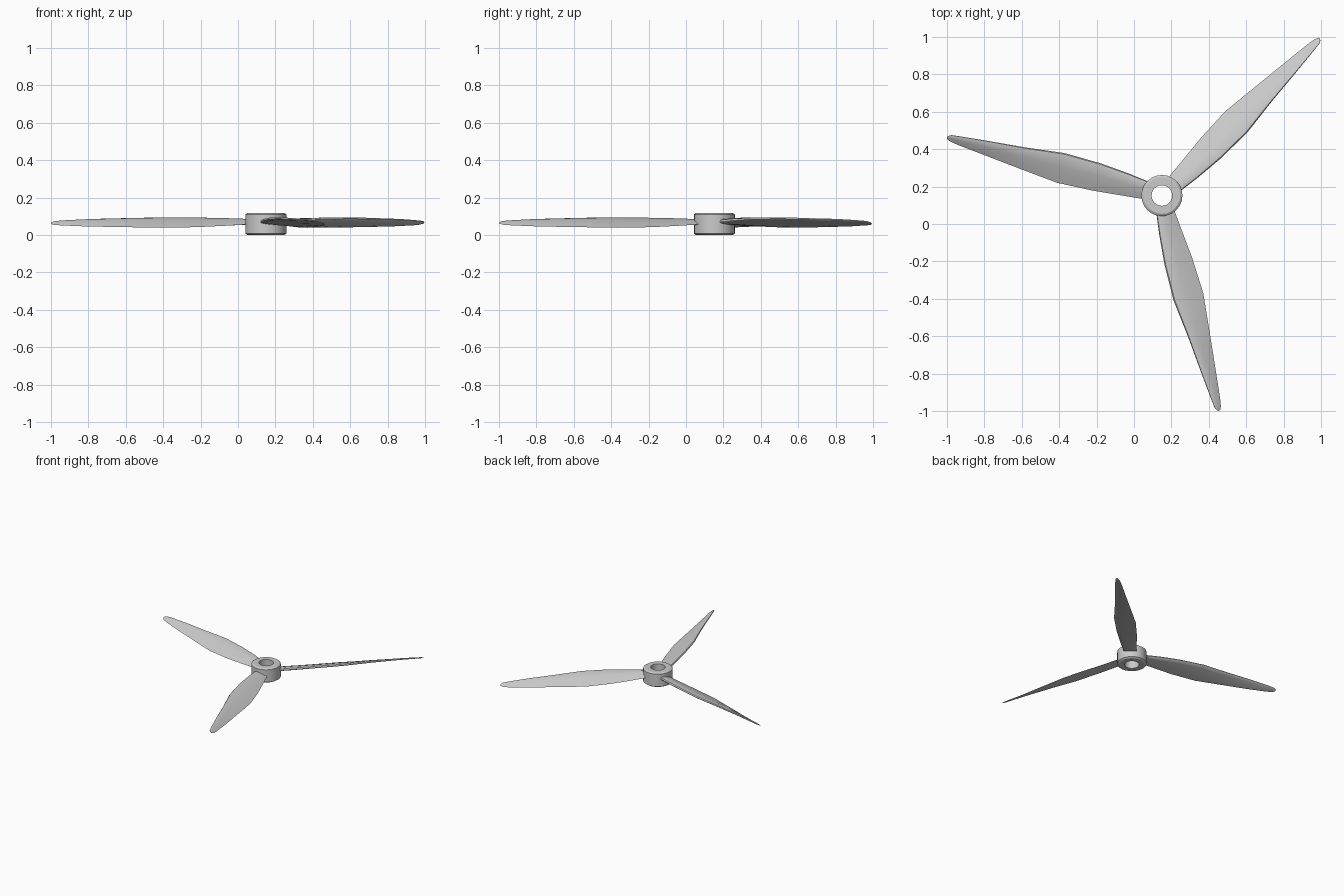
import bpy, bmesh, math
from mathutils import Matrix, Vector

if "Cube" in bpy.data.objects:
    bpy.data.objects.remove(bpy.data.objects["Cube"])

CX, CY, MID = 0.149, 0.152, 0.063

def finish(bm, name, angle):
    bmesh.ops.recalc_face_normals(bm, faces=bm.faces)
    me = bpy.data.meshes.new(name)
    bm.to_mesh(me)
    bm.free()
    ob = bpy.data.objects.new(name, me)
    bpy.context.collection.objects.link(ob)
    bpy.ops.object.select_all(action='DESELECT')
    ob.select_set(True)
    bpy.context.view_layer.objects.active = ob
    bpy.ops.object.shade_smooth_by_angle(angle=math.radians(angle))
    return ob

def bridge_rings(bm, rings, closed=False):
    n = len(rings[0])
    pairs = list(zip(rings, rings[1:])) + ([(rings[-1], rings[0])] if closed else [])
    for a, b in pairs:
        for i in range(n):
            j = (i + 1) % n
            bm.faces.new((a[i], a[j], b[j], b[i]))

# hub: chamfered ring with a through bore
bm = bmesh.new()
profile = [(0.055, 0), (0.098, 0), (0.110, 0.008), (0.110, 0.110),
           (0.098, 0.118), (0.055, 0.118)]
SIDES = 24
rings = [[bm.verts.new((CX + r * math.cos(2 * math.pi * i / SIDES),
                        CY + r * math.sin(2 * math.pi * i / SIDES), z))
          for i in range(SIDES)] for r, z in profile]
bridge_rings(bm, rings, closed=True)
finish(bm, "hub", 30)

# blade stations: radius, trailing side, leading side, pitch (deg), thickness
stations = [(0.085, -0.053, 0.043, 8, 0.024), (0.20, -0.068, 0.054, 13, 0.024),
            (0.36, -0.082, 0.070, 16, 0.022), (0.56, -0.085, 0.079, 17, 0.020),
            (0.77, -0.060, 0.058, 20, 0.018), (0.98, -0.041, 0.036, 25, 0.014),
            (1.13, -0.026, 0.020, 27, 0.010), (1.17, -0.021, 0.013, 27, 0.008),
            (1.185, -0.013, 0.006, 27, 0.005), (1.19, -0.007, 0.000, 27, 0.003)]
# airfoil: position along chord, upper/lower height as part of thickness
foil = [(0, 0), (0.04, 0.45), (0.2, 0.75), (0.45, 0.7), (0.75, 0.4), (1, 0.05),
        (0.75, -0.2), (0.45, -0.3), (0.2, -0.3), (0.04, -0.25)]

def blade(name, angle):
    bm = bmesh.new()
    rings = []
    for r, lo, hi, pitch, thick in stations:
        slope = math.tan(math.radians(pitch))
        ring = []
        for c, h in foil:
            t = lo + (hi - lo) * c
            z = -(t - (lo + hi) / 2) * slope + h * thick
            ring.append(bm.verts.new((r, t, z)))
        rings.append(ring)
    bridge_rings(bm, rings)
    bm.faces.new(rings[0])
    bm.faces.new(rings[-1])
    bm.transform(Matrix.Translation((CX, CY, MID)) @
                 Matrix.Rotation(math.radians(angle), 4, 'Z'))
    finish(bm, name, 40)

for k in range(3):
    blade(f"blade_{k + 1}", 45 + 120 * k)
